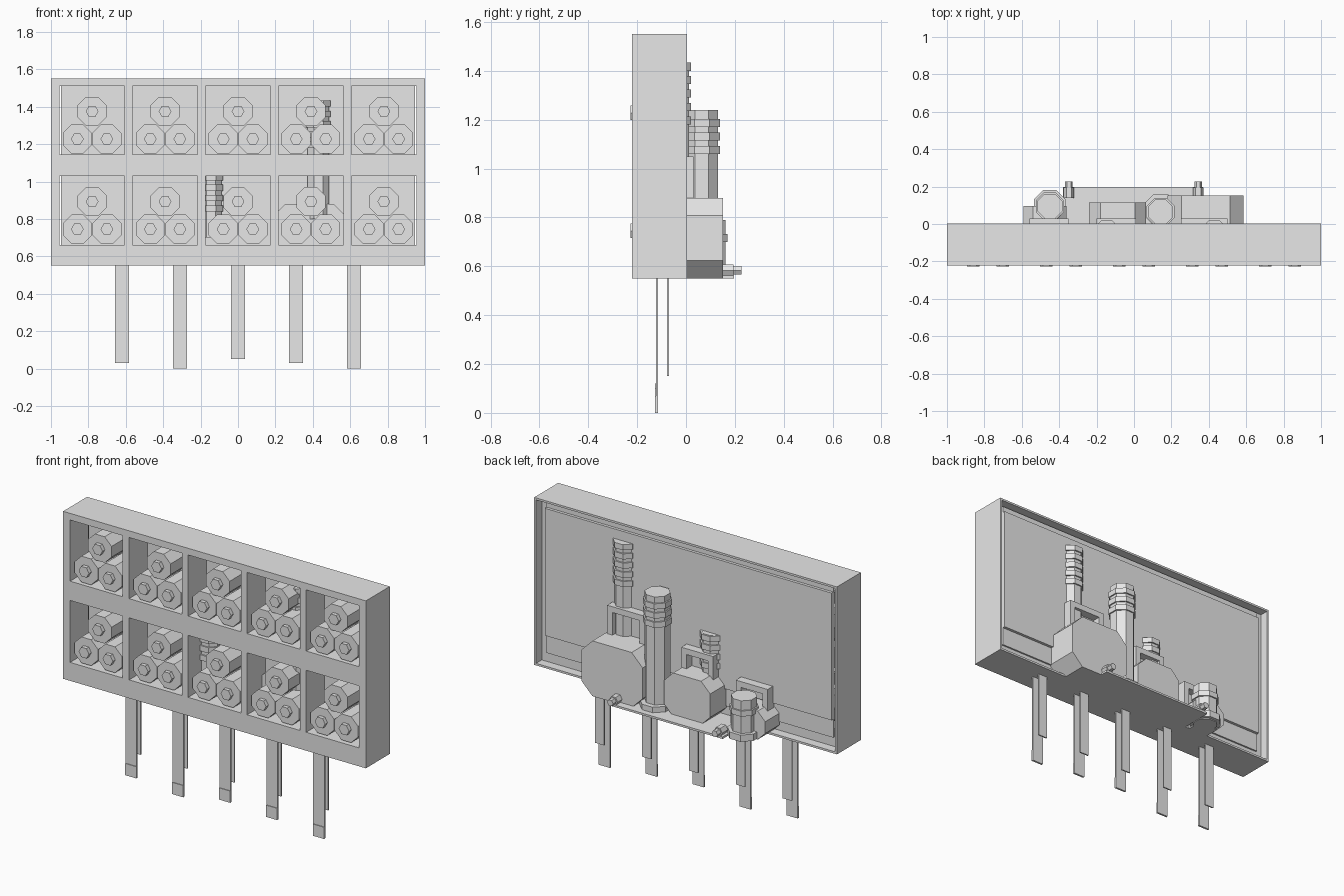
import bpy
import bmesh
from math import pi
from mathutils import Matrix, Vector

cube = bpy.data.objects.get("Cube")
if cube:
    bpy.data.objects.remove(cube, do_unlink=True)

grey = bpy.data.materials.new("light_grey")
grey.use_nodes = True
grey.diffuse_color = (0.8, 0.8, 0.8, 1)
grey.node_tree.nodes["Principled BSDF"].inputs["Base Color"].default_value = (0.8, 0.8, 0.8, 1)


def finish(name, bm):
    mesh = bpy.data.meshes.new(name)
    bmesh.ops.recalc_face_normals(bm, faces=bm.faces)
    bm.to_mesh(mesh)
    bm.free()
    mesh.materials.append(grey)
    obj = bpy.data.objects.new(name, mesh)
    bpy.context.collection.objects.link(obj)
    return obj


def add_box(bm, x, y, z):
    """Box from (low, high) pairs."""
    size = Vector((x[1] - x[0], y[1] - y[0], z[1] - z[0]))
    mid = Vector((x[0] + x[1], y[0] + y[1], z[0] + z[1])) / 2
    bmesh.ops.create_cube(bm, size=1, matrix=Matrix.Translation(mid) @ Matrix.Diagonal(size.to_4d()))


def add_prism(bm, centre, radius, length, sides=8, along_y=False, top=None):
    """Regular prism starting at centre and running up z or back along y."""
    m = Matrix.Translation(centre)
    if along_y:
        m = m @ Matrix.Rotation(-pi / 2, 4, 'X')
    m = m @ Matrix.Translation((0, 0, length / 2)) @ Matrix.Rotation(pi / sides, 4, 'Z')
    bmesh.ops.create_cone(bm, cap_ends=True, segments=sides, radius1=radius,
                          radius2=top or radius, depth=length, matrix=m)


def chamfered_block(name, x, y, z, c):
    bm = bmesh.new()
    outline = [(x[0] + c, z[0]), (x[1] - c, z[0]), (x[1], z[0] + c), (x[1], z[1] - c),
               (x[1] - c, z[1]), (x[0] + c, z[1]), (x[0], z[1] - c), (x[0], z[0] + c)]
    face = bm.faces.new([bm.verts.new((px, y[0], pz)) for px, pz in outline])
    out = bmesh.ops.extrude_face_region(bm, geom=[face])
    verts = [v for v in out["geom"] if isinstance(v, bmesh.types.BMVert)]
    bmesh.ops.translate(bm, verts=verts, vec=(0, y[1] - y[0], 0))
    finish(name, bm)


def ringed_post(name, x, y, low, high, radius, ring_low, rings, step=0.055):
    bm = bmesh.new()
    add_prism(bm, (x, y, low), radius, high - low)
    for i in range(rings):
        add_prism(bm, (x, y, ring_low + i * step), radius + 0.009, step * 0.6)
    return finish(name, bm)


def bracket(name, x, z, bar=0.035):
    bm = bmesh.new()
    y = (-0.03, 0.03)
    add_box(bm, (x[0], x[0] + bar), y, z)
    add_box(bm, (x[1] - bar, x[1]), y, z)
    add_box(bm, (x[0] + bar, x[1] - bar), y, (z[1] - bar, z[1]))
    finish(name, bm)


columns = [-0.78, -0.39, 0, 0.39, 0.78]
rows = [(0.66, 1.03), (1.145, 1.51)]
half = 0.174

# Front lattice with ten deep openings
bm = bmesh.new()
depth = (-0.222, -0.05)
for z in [(0.55, 0.66), (1.03, 1.145), (1.51, 1.55)]:
    add_box(bm, (-1, 1), depth, z)
edges = [-1] + [e for c in columns for e in (c - half, c + half)] + [1]
for row in rows:
    for x in zip(edges[::2], edges[1::2]):
        add_box(bm, x, depth, row)
finish("front_lattice", bm)

# Thin rim around the open back
bm = bmesh.new()
rim = (-0.05, 0.004)
for z in [(0.55, 0.562), (1.538, 1.55)]:
    add_box(bm, (-1, 1), rim, z)
for x in [(-1, -0.988), (0.988, 1)]:
    add_box(bm, x, rim, (0.562, 1.538))
finish("back_rim", bm)

# Stepped back panel, open at its side edges
bm = bmesh.new()
add_box(bm, (-0.947, 0.947), (-0.047, -0.037), (0.62, 1.53))
add_box(bm, (-0.947, 0.947), (-0.037, -0.02), (0.73, 1.49))
finish("back_panel", bm)

# Three lamps with hexagonal tips in each opening
bm = bmesh.new()
for c in columns:
    for low, high in rows:
        mid = (low + high) / 2
        for dx, dz, front in [(0, 0.048, -0.19), (-0.079, -0.1, -0.205), (0.079, -0.1, -0.205)]:
            add_prism(bm, (c + dx, front, mid + dz), 0.084, -0.04 - front, along_y=True)
            add_prism(bm, (c + dx, front - 0.023, mid + dz), 0.034, 0.03, 6, True)
finish("lamps", bm)

# Long front pins and short back pins
for i, (x, bottom) in enumerate(zip([-0.62, -0.31, 0, 0.31, 0.62], [0.03, 0, 0.05, 0.03, 0])):
    bm = bmesh.new()
    add_box(bm, (x - 0.037, x + 0.037), (-0.123, -0.115), (bottom, 0.6))
    add_box(bm, (x - 0.037, x + 0.037), (-0.127, -0.119), (bottom, bottom + 0.07))
    add_box(bm, (x - 0.03, x + 0.03), (-0.078, -0.07), (0.15, 0.6))
    finish("pin_pair_%d" % (i + 1), bm)

# Rear chamfered housings
chamfered_block("large_housing", (0.18, 0.585), (-0.08, 0.152), (0.55, 0.88), 0.073)
chamfered_block("middle_housing", (-0.24, 0.065), (-0.04, 0.115), (0.55, 0.81), 0.06)
chamfered_block("small_housing", (-0.59, -0.36), (-0.04, 0.095), (0.55, 0.72), 0.05)

# Ringed posts
ringed_post("tall_post", 0.43, -0.045, 0.8, 1.43, 0.062, 1.18, 5)
ringed_post("middle_post", -0.145, -0.045, 0.7, 1.04, 0.062, 0.84, 4)
ringed_post("large_cylinder", 0.143, 0.065, 0.55, 1.24, 0.072, 1.06, 3)
ringed_post("small_cylinder", -0.45, 0.095, 0.55, 0.79, 0.072, 0.7, 1)
bm = bmesh.new()
for x, y in [(0.143, 0.075), (-0.45, 0.095)]:
    add_prism(bm, (x, y, 0.555), 0.093, 0.04)
finish("cylinder_flanges", bm)

# Open brackets behind the housings
bracket("large_bracket", (0.25, 0.5), (0.84, 1.05))
bracket("middle_bracket", (-0.2, 0.01), (0.77, 0.93))
bracket("small_bracket", (-0.56, -0.35), (0.68, 0.83))

# Base plate and its two screws
bm = bmesh.new()
add_box(bm, (-0.38, 0.37), (0, 0.197), (0.55, 0.562))
finish("base_plate", bm)
bm = bmesh.new()
for x in (-0.348, 0.343):
    add_prism(bm, (x, 0.14, 0.583), 0.028, 0.055, 6, True)
    add_prism(bm, (x, 0.195, 0.583), 0.02, 0.032, 6, True)
finish("plate_screws", bm)
